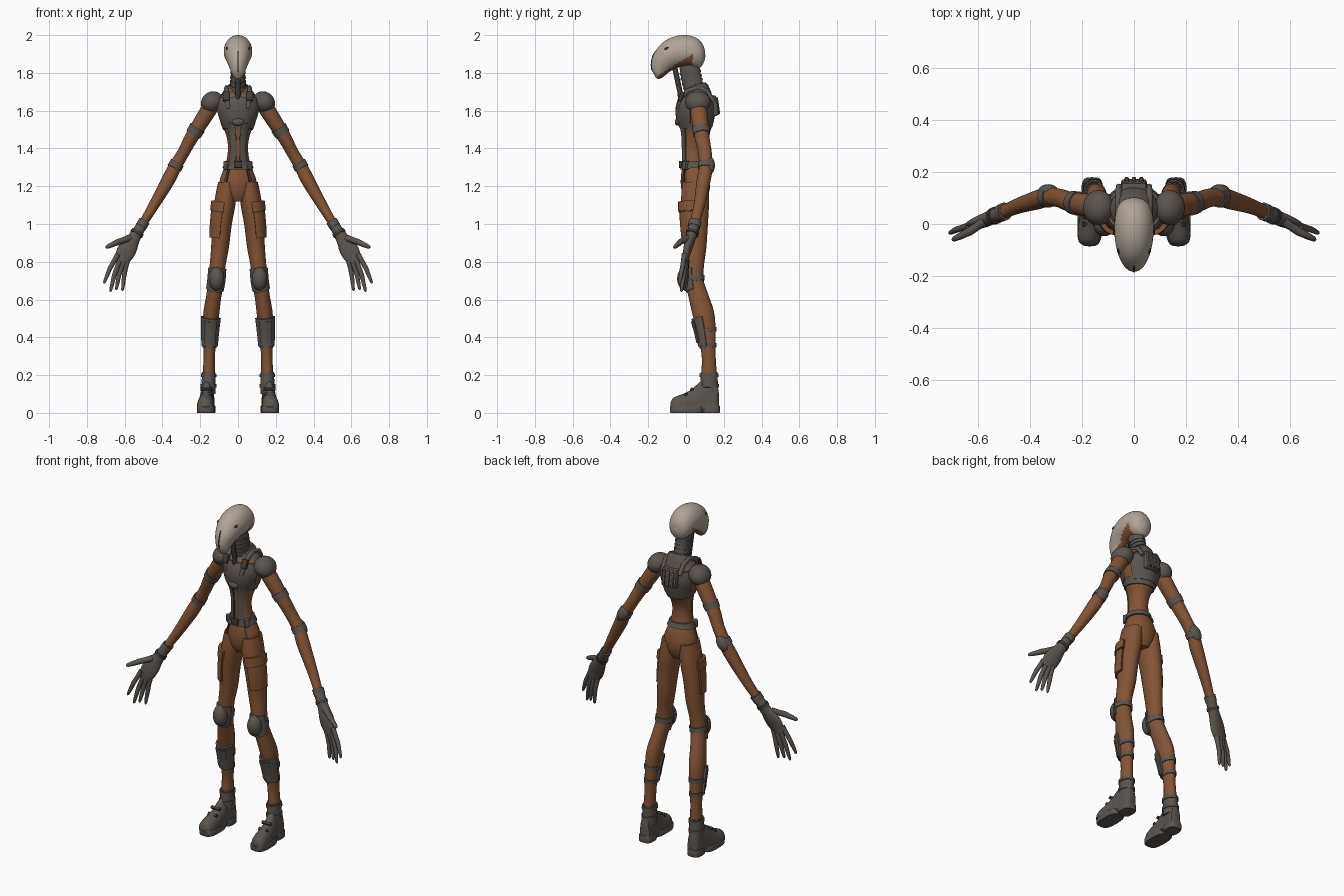
import bpy, bmesh, math
from mathutils import Vector, Matrix

if "Cube" in bpy.data.objects:
    bpy.data.objects.remove(bpy.data.objects["Cube"])


def material(name, rgb):
    m = bpy.data.materials.new(name)
    m.diffuse_color = (*rgb, 1)
    m.use_nodes = True
    m.node_tree.nodes["Principled BSDF"].inputs["Base Color"].default_value = m.diffuse_color
    return m


CLOTH = material("rust cloth", (0.225, 0.09, 0.037))
ARMOR = material("grey armor", (0.107, 0.091, 0.079))
BONE = material("bone helmet", (0.44, 0.375, 0.315))
DARK = material("dark strap", (0.05, 0.045, 0.041))


def finish(name, bm, mats, mirror=False):
    bmesh.ops.recalc_face_normals(bm, faces=bm.faces)
    me = bpy.data.meshes.new(name)
    bm.to_mesh(me)
    bm.free()
    for m in (mats if isinstance(mats, list) else [mats]):
        me.materials.append(m)
    ob = bpy.data.objects.new(name, me)
    bpy.context.collection.objects.link(ob)
    if mirror:
        ob.modifiers.new("mirror", "MIRROR").use_mirror_merge = False
    return ob


def grid(rows, wrap=True):
    """Join rows of points into a surface, capping the ends when it wraps."""
    bm = bmesh.new()
    vs = [[bm.verts.new(p) for p in r] for r in rows]
    n = len(rows[0])
    for a, b in zip(vs, vs[1:]):
        for j in range(n if wrap else n - 1):
            k = (j + 1) % n
            bm.faces.new((a[j], a[k], b[k], b[j]))
    if wrap:
        bm.faces.new(vs[0][::-1])
        bm.faces.new(vs[-1])
    return bm


def at(path, s):
    """Smooth interpolation of rows (s, values...)."""
    s = min(max(s, path[0][0]), path[-1][0])
    i = next(k for k in range(len(path) - 1) if s <= path[k + 1][0])
    p, q = path[i], path[i + 1]
    a, b = path[max(i - 1, 0)], path[min(i + 2, len(path) - 1)]
    h = q[0] - p[0]
    t = (s - p[0]) / h
    out = []
    for c in range(1, len(p)):
        m0 = (q[c] - a[c]) / (q[0] - a[0]) * h
        m1 = (b[c] - p[c]) / (b[0] - p[0]) * h
        out.append((2*t**3 - 3*t*t + 1) * p[c] + (t**3 - 2*t*t + t) * m0
                   + (3*t*t - 2*t**3) * q[c] + (t**3 - t*t) * m1)
    return out


def skin(name, path, z0, z1, e, mat, a0=0, a1=360, mirror=True):
    """Body section, band or curved plate following a path, raised by e."""
    full = a1 - a0 >= 360
    n = 28 if full else max(4, int((a1 - a0) / 9))
    angs = [a0 + (a1 - a0) * j / n for j in range(n if full else n + 1)]
    cols = [(a, e) for a in angs]
    if not full:
        cols = [(a0, -0.008)] + cols + [(a1, -0.008)]
    m = max(2, int((z1 - z0) / 0.015))
    zs = [(z0 + (z1 - z0) * i / m, True) for i in range(m + 1)]
    if e > 0:
        zs = [(z0, False)] + zs + [(z1, False)]
    rows = []
    for z, raised in zs:
        x, y, rx, ry = at(path, z)
        lo, hi = at(path, z - 0.01), at(path, z + 0.01)
        t = Vector((hi[0] - lo[0], hi[1] - lo[1], 0.02)).normalized()
        v = Vector((0, 1, 0))
        v = (v - t * v.dot(t)).normalized()
        u = v.cross(t)
        row = []
        for a, off in cols:
            off = off if raised else -0.008
            c, s = math.cos(math.radians(a)), math.sin(math.radians(a))
            row.append(Vector((x, y, z)) + u * c * (rx + off) + v * s * (ry + off))
        rows.append(row)
    return finish(name, grid(rows, full), mat, mirror)


def tube(name, pts, mat, mirror=True, n=10):
    """Round tube through points (x, y, z, radius)."""
    P = [Vector(p[:3]) for p in pts]
    rows = []
    for i, p in enumerate(P):
        t = (P[min(i + 1, len(P) - 1)] - P[max(i - 1, 0)]).normalized()
        ref = Vector((1, 0, 0)) if abs(t.x) < 0.6 else Vector((0, 1, 0))
        v = (ref - t * ref.dot(t)).normalized()
        u = v.cross(t)
        rows.append([p + (u * math.cos(k * math.tau / n) + v * math.sin(k * math.tau / n)) * pts[i][3]
                     for k in range(n)])
    return finish(name, grid(rows), mat, mirror)


def solid(name, loc, size, mat, rot=(0, 0, 0), box=False, mirror=True):
    """Ellipsoid or bevelled box; size is the half extent."""
    bm = bmesh.new()
    if box:
        bmesh.ops.create_cube(bm, size=2)
    else:
        bmesh.ops.create_uvsphere(bm, u_segments=24, v_segments=14, radius=1)
    bmesh.ops.scale(bm, vec=size, verts=bm.verts)
    if box:
        bmesh.ops.bevel(bm, geom=bm.edges[:], offset=min(size) * 0.5, segments=2,
                        profile=0.5, affect='EDGES')
    M = Matrix.Translation(loc)
    for r, ax in zip(rot, "XYZ"):
        M = M @ Matrix.Rotation(math.radians(r), 4, ax)
    bmesh.ops.transform(bm, matrix=M, verts=bm.verts)
    return finish(name, bm, mat, mirror)


# Body guides: (z, x, y, half width, half depth)
TORSO = [(1.12, 0, .05, .045, .05), (1.16, 0, .05, .08, .07), (1.22, 0, .05, .098, .078),
         (1.28, 0, .045, .08, .07), (1.32, 0, .04, .064, .058), (1.40, 0, .036, .053, .055),
         (1.46, 0, .04, .06, .062), (1.52, 0, .048, .08, .082), (1.60, 0, .05, .105, .096),
         (1.66, 0, .058, .1, .085), (1.71, 0, .06, .066, .06), (1.74, 0, .05, .04, .045)]
NECK = [(1.66, 0, .055, .05, .06), (1.72, 0, .042, .041, .053), (1.78, 0, .027, .037, .053),
        (1.87, 0, .012, .036, .052)]
LEG = [(.1, .157, .122, .034, .044), (.2, .155, .122, .032, .041), (.3, .152, .12, .03, .037),
       (.42, .148, .11, .036, .047), (.52, .142, .093, .042, .057), (.62, .128, .065, .04, .052),
       (.7, .115, .045, .042, .048), (.78, .108, .045, .042, .05), (.88, .095, .05, .047, .058),
       (1.0, .085, .048, .052, .068), (1.12, .068, .048, .056, .074), (1.22, .055, .05, .05, .07)]
ARM = [(.96, .53, .035, .022, .026), (1.0, .505, .045, .022, .026), (1.1, .445, .07, .028, .03),
       (1.24, .365, .095, .036, .037), (1.3, .335, .105, .034, .036), (1.38, .288, .1, .032, .036),
       (1.46, .245, .085, .036, .039), (1.58, .17, .07, .042, .045), (1.66, .12, .06, .042, .042)]
PALM = [(.8, .617, -.003, .034, .014), (.84, .6, .002, .048, .019), (.88, .578, .012, .047, .024),
        (.93, .548, .026, .033, .027), (1.0, .505, .045, .027, .03)]

skin("torso", TORSO, 1.12, 1.74, 0, CLOTH, mirror=False)
skin("neck", NECK, 1.66, 1.87, 0, ARMOR, mirror=False)
skin("leg", LEG, .12, 1.22, 0, CLOTH)
skin("arm", ARM, .96, 1.66, 0, CLOTH)
skin("palm", PALM, .8, 1.0, 0, ARMOR)

# Neck folds and breathing hose
for i in range(5):
    skin(f"neck_ring_{i}", NECK, 1.70 + i * .024, 1.712 + i * .024, .004, ARMOR, mirror=False)
tube("breathing_hose", [(0, -.06, 1.83, .014), (0, -.045, 1.76, .014), (0, -.032, 1.70, .014),
                        (0, -.03, 1.64, .01)], DARK, False)

# Helmet sections: (index, upper y, upper z, lower y, lower z, half width)
HEAD = [(0, -.158, 1.773, -.148, 1.767, .01), (1, -.178, 1.81, -.125, 1.775, .03),
        (2, -.183, 1.85, -.095, 1.8, .043), (3, -.17, 1.9, -.065, 1.82, .057),
        (4, -.13, 1.955, -.035, 1.83, .069), (5, -.07, 1.99, -.005, 1.83, .075),
        (6, 0, 2.0, .025, 1.83, .074), (7, .06, 1.982, .055, 1.825, .066),
        (8, .094, 1.94, .08, 1.832, .047), (9, .103, 1.89, .097, 1.86, .016)]


def head_point(s, a):
    uy, uz, ly, lz, w = at(HEAD, s)
    c, k = math.cos(a), 0.5 + 0.5 * math.cos(a)
    return Vector((w * math.sin(a), ly + (uy - ly) * k, lz + (uz - lz) * k))


bm = grid([[head_point(i * 9 / 54, j * math.tau / 48) for j in range(48)] for i in range(55)])
for f in bm.faces:
    c = f.calc_center_median()
    if -.15 < c.y < .035 and c.z < 1.785 + (c.y + .15) * .62:
        f.material_index = 1
finish("helmet", bm, [BONE, CLOTH])
bpy.data.objects["helmet"].modifiers.clear()
tube("face_slit", [(*head_point(.9 + i * .3, 0), .0035 if 0 < i < 8 else .001) for i in range(9)],
     DARK, False)
solid("side_vent", head_point(4.1, 1.0), (.006, .012, .006), DARK, (25, 0, 0))

# Vest, pack and shoulder armor
skin("chest_plate", TORSO, 1.53, 1.665, .01, ARMOR, 196, 344, False)
skin("back_plate", TORSO, 1.52, 1.67, .01, ARMOR, 25, 155, False)
skin("rib_band", TORSO, 1.5, 1.54, .007, ARMOR, mirror=False)
skin("collar", TORSO, 1.685, 1.735, .006, ARMOR, mirror=False)
solid("chest_buckle", (0, -.045, 1.54), (.032, .014, .02), ARMOR, mirror=False)
solid("back_pack", (0, .14, 1.625), (.05, .028, .055), ARMOR, (8, 0, 0), True, False)
for i in (-1, 0, 1):
    solid(f"pack_rib_{i + 1}", (i * .028, .163, 1.625), (.008, .012, .045), ARMOR, (8, 0, 0), True, False)
tube("vest_strap", [(.05, -.04, 1.61, .012), (.06, -.024, 1.67, .013), (.062, .01, 1.705, .013),
                    (.06, .06, 1.722, .013), (.06, .11, 1.705, .013), (.058, .145, 1.65, .012)], ARMOR)
solid("strap_buckle", (.062, -.026, 1.675), (.018, .01, .026), DARK, (-25, 0, 0), True)
solid("shoulder_pad", (.137, .063, 1.645), (.062, .068, .055), ARMOR, (0, 38, 0))
skin("waist_strip", TORSO, 1.33, 1.51, .005, ARMOR, 283, 318, True)
skin("waist_seam", TORSO, 1.33, 1.51, .003, DARK, 279, 284, True)
skin("belt", TORSO, 1.298, 1.332, .01, ARMOR, mirror=False)
solid("belt_buckle", (0, -.03, 1.315), (.022, .008, .018), DARK, box=True, mirror=False)
solid("belt_pouch", (.058, .0, 1.31), (.014, .016, .024), ARMOR, (0, 0, 45), True)
skin("hanging_strap", TORSO, 1.2, 1.3, .006, DARK, 306, 315)

# Arm straps, elbow pads and gloves
skin("upper_arm_band", ARM, 1.475, 1.51, .005, ARMOR)
skin("elbow_strap", ARM, 1.295, 1.325, .005, ARMOR)
solid("elbow_pad", (.33, .127, 1.31), (.033, .026, .05), ARMOR, (0, -32, 0))
skin("glove_cuff", ARM, .985, 1.015, .008, ARMOR)
skin("wrist_strap", PALM, .945, .96, .005, DARK)
FINGERS = {"index": ((.636, -.008, .84), (.678, -.02, .765), (.71, -.035, .685)),
           "middle": ((.626, -.004, .81), (.655, -.012, .73), (.676, -.025, .64)),
           "ring": ((.607, .0, .80), (.63, -.002, .73), (.645, -.015, .65)),
           "little": ((.585, .003, .81), (.602, .004, .73), (.612, -.005, .645)),
           "thumb": ((.575, .01, .925), (.635, -.03, .905), (.70, -.062, .875))}
for name, (a, b, c) in FINGERS.items():
    a, b, c = Vector(a), Vector(b), Vector(c)
    r = .019 if name == "thumb" else .015
    tube(name + "_finger", [(*a, r), (*a.lerp(b, .5), r * .85), (*b, r * .85), (*b.lerp(c, .6), r * .68),
                            (*b.lerp(c, .92), r * .5), (*c, r * .15)], ARMOR)

# Thigh pockets, knee pads and shin guards
skin("thigh_pocket", LEG, .925, 1.09, .012, CLOTH, -85, 15)
skin("pocket_flap", LEG, 1.065, 1.115, .017, CLOTH, -88, 18)
skin("pocket_seam", LEG, 1.058, 1.066, .0135, DARK, -86, 16)
solid("knee_pad", (.114, -.004, .71), (.041, .043, .062), ARMOR)
skin("knee_pad_rim", LEG, .655, .765, .008, ARMOR, 195, 345)
skin("knee_strap", LEG, .695, .73, .006, ARMOR)
skin("shin_guard", LEG, .355, .51, .012, ARMOR, 190, 350)
skin("shin_ridge", LEG, .375, .495, .018, ARMOR, 235, 305)
for i, z in enumerate((.345, .425)):
    skin(f"shin_strap_{i}", LEG, z, z + .022, .005, ARMOR)

# Boots: (y, half width, height)
skin("boot_shaft", LEG, .1, .215, .004, ARMOR)
for i, z in enumerate((.135, .19)):
    skin(f"boot_strap_{i}", LEG, z, z + .018, .009, ARMOR)
FOOT = [(-.082, .018, .03), (-.072, .035, .05), (-.045, .044, .065), (-.01, .045, .078),
        (.03, .041, .1), (.07, .038, .135), (.1, .036, .15), (.14, .036, .15), (.166, .032, .13),
        (.174, .02, .08)]
rows = []
for i in range(33):
    y = -.082 + .256 * i / 32
    w, h = at(FOOT, y)
    row = []
    for k in range(24):
        a = k * math.tau / 24
        row.append((.17 - y * .07 + w * math.cos(a), y, .025 + h * max(math.sin(a), 0) ** .8))
    rows.append(row)
finish("boot_foot", grid(rows), ARMOR, True)


def sole(name, y0, y1, w, top, mat):
    yc, hy = (y0 + y1) / 2, (y1 - y0) / 2
    rows = []
    for z, k in ((0, .96), (.006, 1), (top - .005, 1), (top, .95)):
        row = []
        for i in range(32):
            c, s = math.cos(i * math.tau / 32), math.sin(i * math.tau / 32)
            row.append((.17 - yc * .07 + math.copysign(abs(c) ** .6, c) * w * k,
                        yc + math.copysign(abs(s) ** .7, s) * hy * k, z))
        rows.append(row)
    finish(name, grid(rows), mat, True)


sole("boot_sole", -.086, .09, .048, .035, ARMOR)
sole("boot_heel", .085, .18, .041, .04, ARMOR)
solid("boot_arch", (.164, .08, .03), (.034, .04, .014), ARMOR, box=True)
for i, y in enumerate((.0, .03)):
    solid(f"instep_strap_{i}", (.169, y, .098 + i * .027), (.03, .009, .007), DARK, (35, 0, 0), True)

# Soft shading with crisp edges
for ob in bpy.data.objects:
    ob.select_set(True)
    bpy.context.view_layer.objects.active = ob
bpy.ops.object.shade_smooth_by_angle(angle=math.radians(40))
